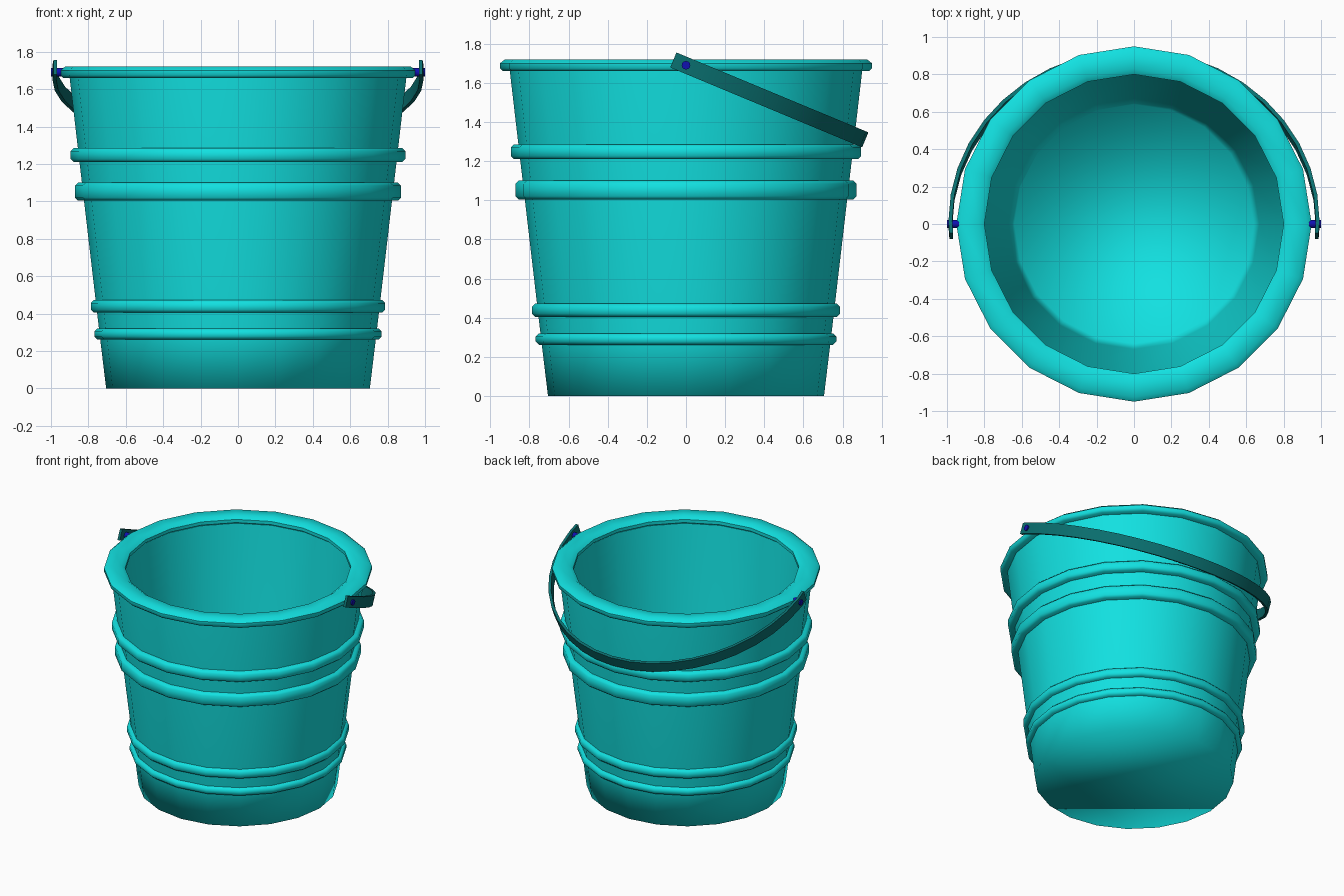
import bpy, bmesh, math
from mathutils import Vector

if "Cube" in bpy.data.objects:
    bpy.data.objects.remove(bpy.data.objects["Cube"])

SIDES = 20


def material(name, color):
    m = bpy.data.materials.new(name)
    m.diffuse_color = (*color, 1)
    m.use_nodes = True
    m.node_tree.nodes["Principled BSDF"].inputs["Base Color"].default_value = m.diffuse_color
    return m


teal = material("teal", (0.006, 0.75, 0.75))
dark_teal = material("dark_teal", (0.003, 0.16, 0.16))
blue = material("blue", (0.005, 0.005, 0.45))


def loft(name, loops, mat, closed, angle):
    """Skin a list of point loops; cap the ends unless the loft is closed."""
    bm = bmesh.new()
    rows = [[bm.verts.new(p) for p in loop] for loop in loops]
    n = len(rows[0])
    pairs = list(zip(rows, rows[1:]))
    if closed:
        pairs.append((rows[-1], rows[0]))
    else:
        bm.faces.new(rows[0][::-1])
        bm.faces.new(rows[-1])
    for a, b in pairs:
        for i in range(n):
            j = (i + 1) % n
            bm.faces.new((a[i], a[j], b[j], b[i]))
    bmesh.ops.recalc_face_normals(bm, faces=bm.faces)
    mesh = bpy.data.meshes.new(name)
    bm.to_mesh(mesh)
    bm.free()
    mesh.materials.append(mat)
    ob = bpy.data.objects.new(name, mesh)
    bpy.context.collection.objects.link(ob)
    bpy.ops.object.select_all(action='DESELECT')
    ob.select_set(True)
    bpy.context.view_layer.objects.active = ob
    if angle is None:
        bpy.ops.object.shade_smooth()
    else:
        bpy.ops.object.shade_smooth_by_angle(angle=math.radians(angle))
    return ob


def lathe(name, profile, closed, angle=None):
    step = math.tau / SIDES
    loops = [[(r * math.cos(i * step), r * math.sin(i * step), z)
              for i in range(SIDES)] for r, z in profile]
    return loft(name, loops, teal, closed, angle)


# Tapered bucket shell with inner wall and floor
lathe("bucket_body", [(0.705, 0), (0.74, 0.29), (0.90, 1.66), (0.90, 1.68),
                      (0.83, 1.68), (0.828, 1.65), (0.67, 0.32), (0.64, 0.05)], False)

# Thick rolled rim
lathe("rim", [(0.82, 1.66), (0.935, 1.66), (0.95, 1.675), (0.95, 1.70),
              (0.925, 1.72), (0.83, 1.72), (0.80, 1.70), (0.80, 1.675)], True, 50)

# Four raised hoops: bottom, top, outer radius
for k, (z0, z1, r) in enumerate([(0.262, 0.32, 0.768), (0.405, 0.472, 0.787),
                                 (1.005, 1.10, 0.872), (1.21, 1.285, 0.895)]):
    b = 0.016
    lathe(f"hoop_{k + 1}", [(r - 0.08, z0), (r - b, z0), (r, z0 + b),
                            (r, z1 - b), (r - b, z1), (r - 0.08, z1)], True, 50)

# Flat strap handle swung down behind the bucket
tilt = math.radians(22.6)
pivot = Vector((0, 0, 1.69))
along = Vector((0, math.cos(tilt), -math.sin(tilt)))
across = Vector((0, math.sin(tilt), math.cos(tilt))) * 0.0415


def strap(x_in, x_out, s_in, s_out):
    a = pivot + Vector((x_in, 0, 0)) + along * s_in
    b = pivot + Vector((x_out, 0, 0)) + along * s_out
    return [a - across, b - across, b + across, a + across]


loops = [strap(0.967, 0.987, -0.07, -0.07)]
for i in range(21):
    t = math.pi * i / 20
    c, s = math.cos(t), math.sin(t)
    loops.append(strap(0.972 * c, 0.992 * c, 0.972 * s, 0.992 * s))
loops.append(strap(-0.967, -0.987, -0.07, -0.07))
loft("handle", loops, dark_teal, False, 35)

# Pivot pins joining handle and rim
for side, label in ((1, "right"), (-1, "left")):
    pin = [[(side * x, 0.022 * math.cos(math.tau * i / 12),
             1.69 + 0.022 * math.sin(math.tau * i / 12)) for i in range(12)]
           for x in (0.92, 1.0)]
    loft(f"pin_{label}", pin, blue, False, 35)
